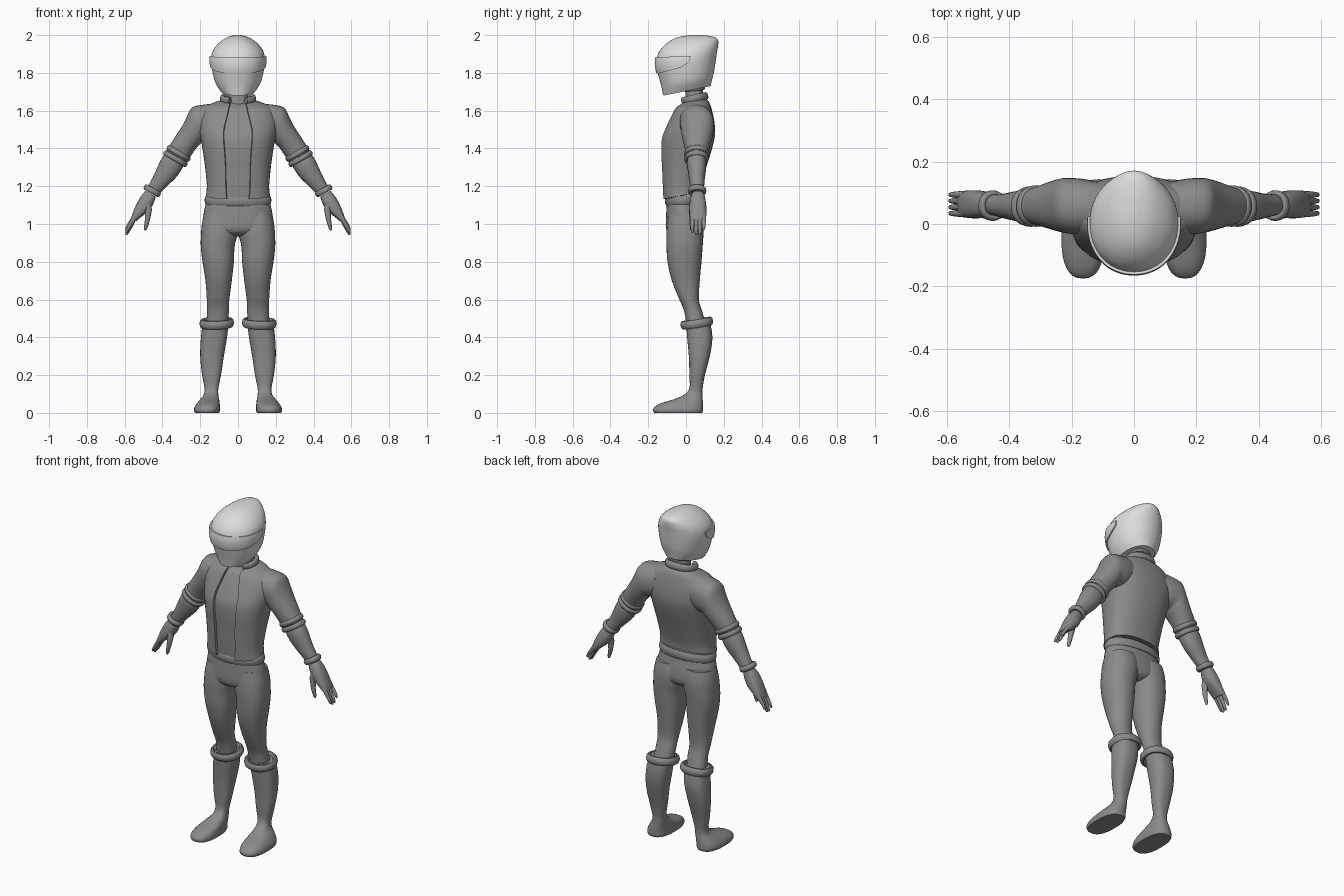
import bpy, bmesh, math
from mathutils import Vector

if "Cube" in bpy.data.objects:
    bpy.data.objects.remove(bpy.data.objects["Cube"])


def material(name, value):
    m = bpy.data.materials.new(name)
    m.diffuse_color = (value, value, value, 1)
    m.use_nodes = True
    m.node_tree.nodes["Principled BSDF"].inputs["Base Color"].default_value = m.diffuse_color
    return m


SUIT = material("suit_grey", 0.26)
SHELL = material("helmet_light_grey", 0.72)


def refine(rows, k):
    """Catmull-Rom interpolation of section rows."""
    out = []
    for i in range(len(rows) - 1):
        a, b, c, d = (rows[max(i - 1, 0)], rows[i], rows[i + 1],
                      rows[min(i + 2, len(rows) - 1)])
        for j in range(k):
            t = j / k
            out.append([0.5 * (2 * q + (r - p) * t + (2 * p - 5 * q + 4 * r - s) * t * t
                               + (3 * q - p - 3 * r + s) * t ** 3)
                        for p, q, r, s in zip(a, b, c, d)])
    return out + [list(rows[-1])]


def sp(v, n):
    return math.copysign(abs(v) ** (2 / n), v)


def section_point(row, a, n):
    """Row: x0, z0, x1, z1, y_front, y_back, tilt. Angle 0 is the front."""
    x0, z0, x1, z1, yf, yb, tilt = row[:7]
    s, dy = sp(math.sin(a), n), -sp(math.cos(a), n) * (yb - yf) / 2
    return Vector(((x0 + x1) / 2 + s * (x1 - x0) / 2, (yf + yb) / 2 + dy,
                   (z0 + z1) / 2 + s * (z1 - z0) / 2 + tilt * dy))


def finish(name, grid, mat, wrap=True, cap=True, mirror=False, solid=0, angle=40, loop=False):
    """Skin a grid of points, apply modifiers and shade."""
    bm = bmesh.new()
    vs = [[bm.verts.new(p) for p in ring] for ring in grid]
    m = len(vs[0])
    for i in range(len(vs) if loop else len(vs) - 1):
        r, q = vs[i], vs[(i + 1) % len(vs)]
        for j in range(m if wrap else m - 1):
            bm.faces.new((r[j], r[(j + 1) % m], q[(j + 1) % m], q[j]))
    if cap:
        bm.faces.new(vs[0])
        bm.faces.new(vs[-1])
    bmesh.ops.recalc_face_normals(bm, faces=bm.faces)
    me = bpy.data.meshes.new(name)
    bm.to_mesh(me)
    bm.free()
    me.materials.append(mat)
    ob = bpy.data.objects.new(name, me)
    bpy.context.collection.objects.link(ob)
    bpy.ops.object.select_all(action='DESELECT')
    ob.select_set(True)
    bpy.context.view_layer.objects.active = ob
    if solid:
        md = ob.modifiers.new("thickness", 'SOLIDIFY')
        md.thickness, md.offset = solid, 0
        bpy.ops.object.modifier_apply(modifier=md.name)
    if mirror:
        md = ob.modifiers.new("mirror", 'MIRROR')
        md.use_mirror_merge = False
        bpy.ops.object.modifier_apply(modifier=md.name)
    bpy.ops.object.shade_smooth_by_angle(angle=math.radians(angle))
    return ob


def loft(name, rows, mat=SUIT, n=2.2, k=3, seg=32, **kw):
    grid = [[section_point(r, math.tau * j / seg, n) for j in range(seg)]
            for r in refine(rows, k)]
    return finish(name, grid, mat, **kw)


def level(z, x0, x1, yf, yb, tilt=0):
    return (x0, z, x1, z, yf, yb, tilt)


def band(name, row, thick, high, mat=SUIT, start=0, n=2.2, seg=40, mirror=False):
    """Rounded band around a section; start > 0 leaves a gap at the front."""
    c = (section_point(row, 0, n) + section_point(row, math.pi, n)) / 2
    u = section_point(row, math.pi / 2, n) - c
    v = section_point(row, math.pi, n) - c
    w = u.cross(v).normalized()
    grid = []
    for i in range(seg if not start else seg + 1):
        p = section_point(row, start + (math.tau - 2 * start) * i / seg, n)
        out = (p - c).normalized()
        grid.append([p + out * thick * math.cos(b) + w * high * math.sin(b)
                     for b in (math.tau * j / 10 for j in range(10))])
    return finish(name, grid, mat, cap=bool(start), loop=not start, mirror=mirror, angle=50)


def tube(name, pts, radii, seg=12):
    """Tapering limb, mirrored to the other side."""
    pts = [Vector(p) for p in pts]
    grid = []
    for i, p in enumerate(pts):
        d = (pts[min(i + 1, len(pts) - 1)] - pts[max(i - 1, 0)]).normalized()
        u = d.cross(Vector((0, 1, 0))).normalized()
        v = d.cross(u)
        grid.append([p + radii[i] * (u * math.cos(a) + v * math.sin(a))
                     for a in (math.tau * j / seg for j in range(seg))])
    return finish(name, grid, SUIT, mirror=True, angle=60)


# Jacket, open down the front, over a shirt: z, half width, front, back, tilt, half gap
torso = [(1.648, .085, -.005, .105, .1, .04), (1.632, .135, -.03, .118, .1, .045),
         (1.61, .175, -.05, .128, 0, .048), (1.56, .2, -.078, .14, 0, .06),
         (1.5, .2, -.108, .147, 0, .074), (1.45, .19, -.127, .143, 0, .075),
         (1.38, .178, -.13, .125, 0, .07), (1.3, .167, -.125, .1, 0, .065),
         (1.2, .158, -.12, .075, .1, .063), (1.15, .163, -.116, .07, .2, .058)]
grid = []
for z, rx, yf, yb, tilt, gap in refine(torso, 3):
    a0 = math.asin((gap / rx) ** 1.2)
    grid.append([section_point(level(z, -rx, rx, yf, yb, tilt),
                               a0 + (math.tau - 2 * a0) * j / 40, 2.4) for j in range(41)])
finish("jacket", grid, SUIT, wrap=False, cap=False, solid=.014)
loft("shirt", [level(z, .009 - rx, rx - .009, yf + .009, yb - .009, t)
               for z, rx, yf, yb, t, g in torso], n=2.4)

# Sleeves, cuffs and forearms: outer x, z, inner x, z, front, back, tilt
loft("sleeve", [(.12, 1.637, .11, 1.46, -.03, .135, 0), (.18, 1.632, .15, 1.44, -.035, .145, 0),
                (.243, 1.617, .188, 1.435, -.03, .148, 0), (.272, 1.565, .203, 1.42, -.025, .145, 0),
                (.298, 1.515, .222, 1.4, -.018, .138, 0), (.35, 1.435, .25, 1.36, -.005, .122, 0),
                (.378, 1.39, .27, 1.325, .0, .113, 0)], mirror=True)
band("sleeve_cuff_upper", (.367, 1.405, .262, 1.343, .0, .115, 0), .009, .014, mirror=True)
band("sleeve_cuff_lower", (.385, 1.377, .277, 1.314, .0, .112, 0), .009, .014, mirror=True)
loft("forearm", [(.375, 1.39, .28, 1.33, .012, .103, 0), (.405, 1.345, .295, 1.295, .005, .108, 0),
                 (.425, 1.305, .325, 1.25, .01, .105, 0), (.45, 1.25, .37, 1.205, .018, .098, 0),
                 (.485, 1.185, .425, 1.15, .03, .095, 0)], mirror=True, seg=24)
band("wrist_band", (.488, 1.195, .42, 1.157, .02, .098, 0), .01, .016, mirror=True)

# Hands with four fingers and a thumb
loft("palm", [(.49, 1.175, .435, 1.145, .032, .095, 0), (.515, 1.145, .445, 1.115, .022, .103, 0),
              (.54, 1.1, .468, 1.075, .018, .108, 0), (.56, 1.05, .515, 1.035, .02, .107, 0),
              (.568, 1.022, .538, 1.015, .024, .103, 0)], mirror=True, seg=24, n=2.5)
for i, (finger, drop) in enumerate((("index", .005), ("middle", -.008), ("ring", -.004), ("little", .018))):
    y = .034 + .02 * i
    tube(finger + "_finger", [(.54, y, 1.05), (.56, y, 1.01 + drop / 2), (.578, y, .978 + drop),
                              (.59, y, .955 + drop), (.593, y, .95 + drop)],
         [.013, .0115, .0095, .007, .003])
tube("thumb", [(.485, .045, 1.13), (.473, .035, 1.075), (.48, .03, 1.02), (.49, .03, .975),
               (.492, .03, .965)], [.018, .018, .013, .009, .004])

# Belt, pelvis and trouser legs
band("belt", level(1.125, -.165, .165, -.1, .066, .06), .012, .026)
loft("pelvis", [level(1.15, -.155, .155, -.1, .06), level(1.09, -.175, .175, -.103, .07),
                level(1.03, -.185, .185, -.106, .082), level(.98, -.185, .185, -.106, .085),
                level(.95, -.13, .13, -.09, .07), level(.935, -.06, .06, -.05, .04)])
loft("trouser_leg", [level(z, a, b, f, r) for z, a, b, f, r in (
    (1.06, .01, .178, -.09, .08), (1, -.006, .191, -.1, .092), (.94, .004, .196, -.104, .092),
    (.88, .018, .197, -.103, .088), (.8, .022, .188, -.098, .082), (.7, .033, .172, -.075, .073),
    (.6, .046, .165, -.035, .068), (.54, .048, .163, -.01, .085), (.45, .055, .17, .005, .11))],
     mirror=True)

# Boots with knee cuffs
loft("boot", [level(z, a, b, f, r) for z, a, b, f, r in (
    (.49, .048, .185, .0, .125), (.4, .058, .196, .006, .14), (.3, .075, .2, .015, .126),
    (.2, .09, .19, .018, .1), (.13, .104, .177, .018, .088), (.095, .104, .182, -.012, .087),
    (.072, .1, .2, -.065, .088), (.05, .097, .218, -.135, .09), (.03, .095, .23, -.168, .09),
    (.012, .095, .233, -.175, .09), (0, .1, .228, -.168, .085))], n=2.5, mirror=True)
band("boot_cuff", (.035, .478, .19, .472, -.015, .13, .16), .014, .023, mirror=True)

# Neck and open collar
loft("neck", [level(1.62, -.06, .06, -.01, .1), level(1.68, -.052, .052, -.002, .09),
              level(1.76, -.052, .052, -.002, .09)])
band("neck_fold", level(1.715, -.055, .055, -.004, .092, .1), .008, .011)
band("collar", level(1.664, -.083, .083, -.022, .105, .22), .013, .021, start=.5)

# Helmet shell: z, half width, front, back, tilt
shell = [level(z, -w, w, f, r, t) for z, w, f, r, t in (
    (1.705, .092, -.12, .13, .2), (1.745, .118, -.13, .138, .14), (1.785, .131, -.143, .146, .07),
    (1.825, .139, -.155, .152, .02), (1.87, .143, -.156, .158, 0), (1.91, .136, -.143, .164, 0),
    (1.945, .114, -.116, .17, 0), (1.975, .08, -.076, .169, 0), (1.992, .048, -.03, .145, 0),
    (2, .014, .025, .09, 0))]
loft("helmet", shell, SHELL, n=2.1, k=4, seg=48, angle=50)

# Visor plate wrapped around the helmet front
fine = refine(shell, 8)


def shell_point(z, a):
    row = min(fine, key=lambda r: abs(r[1] - z))
    i = min(max(fine.index(row) - (row[1] > z), 0), len(fine) - 2)
    lo, hi = fine[i], fine[i + 1]
    t = (z - lo[1]) / (hi[1] - lo[1])
    p = section_point([q + (r - q) * t for q, r in zip(lo, hi)], a, 2.1)
    return Vector((p.x * 1.025, p.y * 1.025, z))


grid = []
for i in range(41):
    s = i / 20 - 1
    low, high = 1.797 + .043 * s * s + .025 * s ** 14, 1.883 + .005 * s * s
    grid.append([shell_point(low + (high - low) * j / 6, s * 1.68) for j in range(7)])
finish("visor", grid, SHELL, wrap=False, cap=False, solid=.009)
